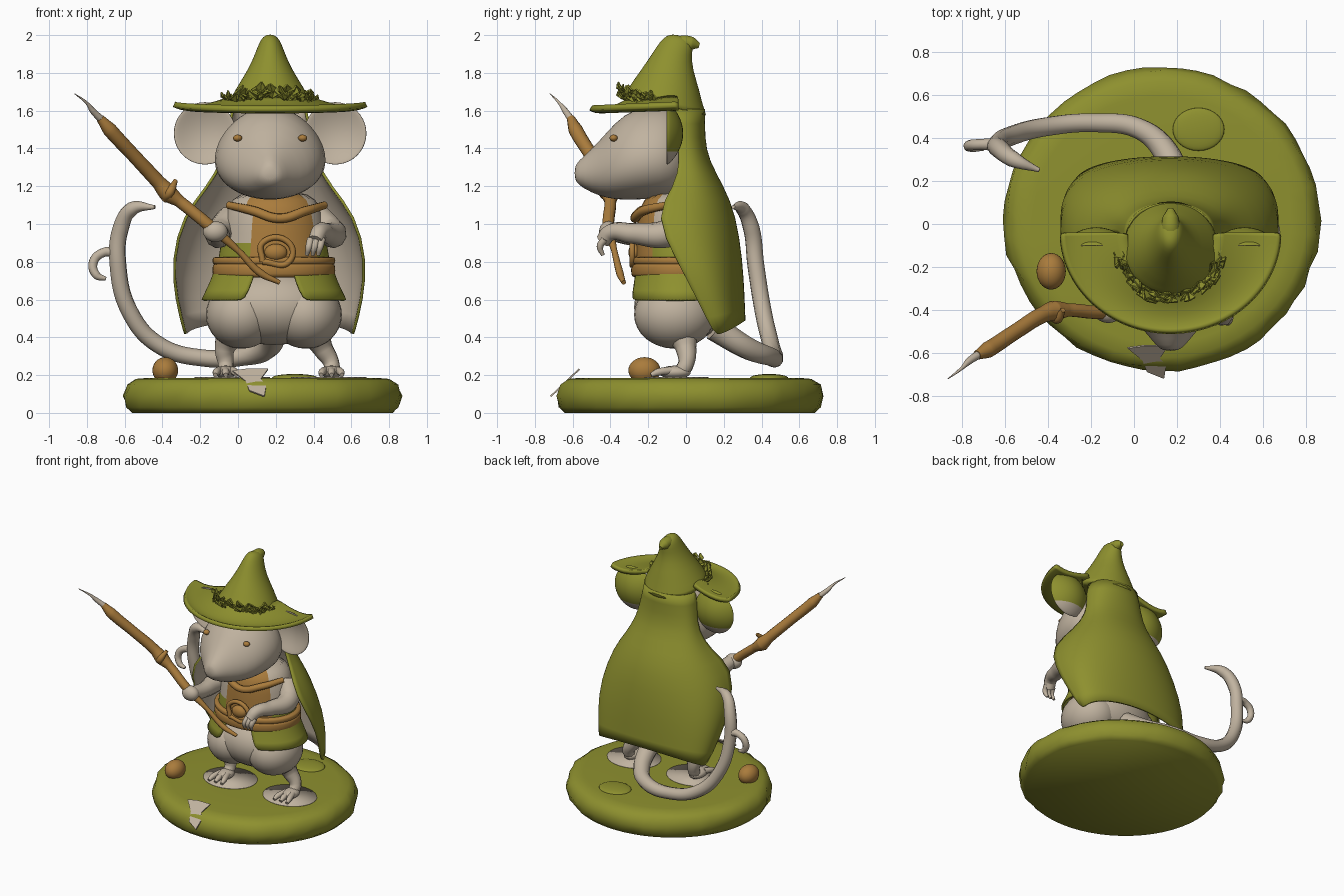
import bpy, bmesh, math, random
from mathutils import Vector

random.seed(4)
cube = bpy.data.objects.get("Cube")
if cube:
    bpy.data.objects.remove(cube)


def material(name, color):
    m = bpy.data.materials.new(name)
    m.use_nodes = True
    m.diffuse_color = (*color, 1)
    m.node_tree.nodes["Principled BSDF"].inputs["Base Color"].default_value = (*color, 1)
    return m


GREEN = material("moss green", (0.27, 0.28, 0.028))
FUR = material("warm grey fur", (0.53, 0.45, 0.35))
BROWN = material("leather brown", (0.40, 0.20, 0.045))


def add(name, bm, mats, subdiv=0, smooth=True):
    mesh = bpy.data.meshes.new(name)
    bm.to_mesh(mesh)
    bm.free()
    for m in mats:
        mesh.materials.append(m)
    if smooth:
        mesh.shade_smooth()
    ob = bpy.data.objects.new(name, mesh)
    bpy.context.collection.objects.link(ob)
    if subdiv:
        mod = ob.modifiers.new("smooth", 'SUBSURF')
        mod.levels = mod.render_levels = subdiv
    return ob


def loft(name, rows, mats, closed=True, caps=True, subdiv=1, rule=None):
    """Skin a list of equally long point rows."""
    bm = bmesh.new()
    grid = [[bm.verts.new(p) for p in row] for row in rows]
    n = len(rows[0])
    for a, b in zip(grid, grid[1:]):
        for j in range(n if closed else n - 1):
            k = (j + 1) % n
            bm.faces.new((a[j], a[k], b[k], b[j]))
    if closed:
        if caps:
            bm.faces.new(grid[0])
            bm.faces.new(grid[-1])
        bmesh.ops.recalc_face_normals(bm, faces=bm.faces)
    if rule:
        for f in bm.faces:
            f.material_index = rule(f.calc_center_median())
    return add(name, bm, mats, subdiv)


def ring(cx, cy, z, rx, ry, slope=0, n=28):
    pts = []
    for i in range(n):
        a = math.tau * i / n
        dy = ry * math.sin(a)
        pts.append((cx + rx * math.cos(a), cy + dy, z + slope * dy))
    return pts


def ball(name, loc, size, mat):
    bm = bmesh.new()
    bmesh.ops.create_uvsphere(bm, u_segments=28, v_segments=16, radius=1)
    for v in bm.verts:
        v.co = Vector(loc) + v.co * Vector(size)
    return add(name, bm, [mat])


def tube(name, pts, mat):
    """Smooth round strand through (x, y, z, radius) points."""
    cu = bpy.data.curves.new(name, 'CURVE')
    cu.dimensions = '3D'
    cu.bevel_depth = 1
    cu.bevel_resolution = 3
    cu.use_fill_caps = True
    sp = cu.splines.new('BEZIER')
    sp.bezier_points.add(len(pts) - 1)
    for bp, p in zip(sp.bezier_points, pts):
        bp.co, bp.radius = p[:3], p[3]
        bp.handle_left_type = bp.handle_right_type = 'AUTO'
    tmp = bpy.data.objects.new("strand_tmp", cu)
    bpy.context.collection.objects.link(tmp)
    mesh = bpy.data.meshes.new_from_object(tmp.evaluated_get(bpy.context.evaluated_depsgraph_get()))
    bpy.data.objects.remove(tmp)
    bm = bmesh.new()
    bm.from_mesh(mesh)
    for f in bm.faces:
        f.material_index = 0
    return add(name, bm, [mat])


def solidify(ob, thick, offset_mat=0):
    mod = ob.modifiers.new("thickness", 'SOLIDIFY')
    mod.thickness, mod.offset, mod.material_offset = thick, -1, offset_mat


# Mossy round base with patches of bare ground
profile = [(0.69, 0), (0.72, 0.03), (0.735, 0.09), (0.715, 0.15), (0.67, 0.18), (0.6, 0.186), (0.3, 0.186)]
rows = []
for r, z in profile:
    wob = 0.008 if 0 < z < 0.18 else 0
    rows.append([(x + random.uniform(-wob, wob), y + random.uniform(-wob, wob), z)
                 for x, y, z in ring(0.13, 0.02, z, r, r * 0.96, n=56)])
loft("mossy_base", rows, [GREEN], subdiv=0)
for side, x in (("right", -0.03), ("left", 0.48)):
    loft(side + "_ground_patch", [ring(x, -0.05, z, 0.2, 0.17) for z in (0.184, 0.19)], [FUR], subdiv=0)
ball("moss_lump", (0.3, 0.44, 0.186), (0.12, 0.1, 0.02), GREEN)
ball("acorn", (-0.385, -0.22, 0.225), (0.068, 0.085, 0.07), BROWN)

# Fallen leaf leaning on the base rim
bm = bmesh.new()
outline = [(-0.03, 0.225), (0.05, 0.235), (0.16, 0.235), (0.12, 0.18), (0.15, 0.15), (0.14, 0.09), (0.06, 0.12), (0.04, 0.17)]
bm.faces.new([bm.verts.new((x, -0.72 + (z - 0.09) * 1.05, z)) for x, z in reversed(outline)])
solidify(add("fallen_leaf", bm, [FUR], smooth=False), 0.009)

# Hips, legs and feet
BX = 0.19
ball("belly", (BX, -0.04, 0.56), (0.33, 0.235, 0.2), FUR)
for side, s, fx in (("right", -1, -0.065), ("left", 1, 0.495)):
    ball(side + "_haunch", (BX + s * 0.17, -0.06, 0.52), (0.19, 0.215, 0.18), FUR)
    tube(side + "_shin", [(BX + s * 0.2, -0.04, 0.46, 0.1), (BX + s * 0.26, 0.0, 0.34, 0.055),
                          (fx, 0.0, 0.26, 0.042), (fx, -0.03, 0.21, 0.04)], FUR)
    ball(side + "_foot", (fx, -0.06, 0.215), (0.055, 0.085, 0.035), FUR)
    for t in (-1, 0, 1):
        tube(f"{side}_toe_{t + 2}", [(fx + t * 0.03, -0.08, 0.225, 0.022), (fx + t * 0.05, -0.15, 0.215, 0.02),
                                     (fx + t * 0.055, -0.185, 0.2, 0.012)], FUR)

# Tunic with leather front, split skirt, belt and buckle
loft("tunic", [ring(BX, -0.03, z, rx, ry) for z, rx, ry in
               [(0.7, 0.31, 0.24), (0.8, 0.3, 0.24), (0.9, 0.28, 0.235), (1.0, 0.27, 0.23), (1.08, 0.25, 0.22), (1.18, 0.2, 0.17)]],
     [GREEN, BROWN, FUR], rule=lambda c: 1 if c.y < -0.15 and -0.13 < c.x - BX < 0.22 and c.z < 1.13 else
     (2 if c.z > 0.93 else 0))
rows = []
for z, rx, ry, gap in [(0.78, 0.31, 0.245, 0.3), (0.7, 0.335, 0.26, 0.36), (0.6, 0.385, 0.285, 0.42)]:
    angs = [-math.pi / 2 + gap + (math.tau - 2 * gap) * i / 40 for i in range(41)]
    rows.append([(BX + rx * math.cos(a), -0.03 + ry * math.sin(a), z) for a in reversed(angs)])
solidify(loft("split_skirt", rows, [GREEN], closed=False), 0.015)
for name, z, h in (("lower_belt", 0.755, 0.04), ("upper_belt", 0.805, 0.022)):
    loft(name, [ring(BX, -0.03, z + k * h, 0.305 + r, 0.24 + r)
                for k, r in ((-1, 0.0), (-0.9, 0.02), (0, 0.024), (0.9, 0.02), (1, 0.0))], [BROWN])
tube("buckle_frame", [(0.2 + dx, -0.285, 0.85 + dz, 0.016) for dx, dz in
                      ((-0.07, -0.05), (-0.07, 0.05), (0.07, 0.05), (0.07, -0.05), (-0.07, -0.05))], BROWN)
ball("buckle_boss", (0.2, -0.27, 0.85), (0.06, 0.035, 0.045), BROWN)
tube("collar_strap", [(-0.05, -0.12, 1.1, 0.02), (0.08, -0.235, 1.07, 0.025), (0.22, -0.27, 1.03, 0.025),
                      (0.36, -0.225, 1.07, 0.025), (0.46, -0.1, 1.1, 0.02)], BROWN)

# Arms and hands
tube("left_arm", [(0.43, 0.0, 1.02, 0.08), (0.5, -0.1, 0.95, 0.075), (0.47, -0.28, 0.95, 0.055),
                  (0.43, -0.4, 0.955, 0.045), (0.41, -0.44, 0.91, 0.04)], FUR)
tube("right_arm", [(-0.04, 0.0, 1.02, 0.08), (-0.1, -0.12, 0.95, 0.075), (-0.1, -0.28, 0.94, 0.055),
                   (-0.11, -0.4, 0.96, 0.048)], FUR)
ball("right_fist", (-0.12, -0.41, 0.96), (0.065, 0.05, 0.055), FUR)
for i in range(3):
    x = 0.375 + i * 0.03
    tube(f"left_finger_{i + 1}", [(x + 0.01, -0.43, 0.92, 0.02), (x, -0.455, 0.88, 0.018), (x - 0.01, -0.44, 0.835, 0.01)], FUR)

# Staff
tube("staff", [(-0.73, -0.61, 1.56, 0.022), (-0.68, -0.585, 1.5, 0.038), (-0.55, -0.5, 1.36, 0.036),
               (-0.42, -0.42, 1.22, 0.038), (-0.37, -0.405, 1.165, 0.05), (-0.31, -0.4, 1.12, 0.032),
               (-0.15, -0.41, 0.99, 0.032), (0.0, -0.38, 0.86, 0.016), (0.12, -0.35, 0.74, 0.02), (0.22, -0.33, 0.69, 0.012)], BROWN)
tube("staff_knot", [(-0.39, -0.4, 1.13, 0.02), (-0.36, -0.44, 1.17, 0.025), (-0.33, -0.4, 1.23, 0.012)], BROWN)
tube("staff_tip", [(-0.72, -0.605, 1.55, 0.02), (-0.77, -0.64, 1.6, 0.016), (-0.8, -0.67, 1.64, 0.008), (-0.865, -0.72, 1.69, 0.002)], FUR)

# Tail and its side curl
tube("tail", [(0.2, 0.15, 0.45, 0.07), (0.15, 0.33, 0.34, 0.06), (0.03, 0.44, 0.3, 0.05), (-0.18, 0.47, 0.29, 0.045),
              (-0.42, 0.45, 0.36, 0.045), (-0.57, 0.41, 0.53, 0.045), (-0.635, 0.37, 0.78, 0.045),
              (-0.62, 0.345, 0.98, 0.044), (-0.56, 0.3, 1.08, 0.038), (-0.44, 0.25, 1.09, 0.01)], FUR)
tube("tail_curl", [(-0.65, 0.37, 0.85, 0.03), (-0.71, 0.37, 0.85, 0.025), (-0.765, 0.365, 0.8, 0.025),
                   (-0.75, 0.355, 0.73, 0.022), (-0.7, 0.35, 0.71, 0.01)], FUR)

# Head lofted from the nose to the back of the skull
HX = 0.17
rows = []
for y, zc, rx, rz in [(-0.59, 1.27, 0.03, 0.03), (-0.57, 1.27, 0.065, 0.065), (-0.5, 1.28, 0.115, 0.115), (-0.42, 1.31, 0.2, 0.175),
                      (-0.33, 1.355, 0.27, 0.23), (-0.2, 1.38, 0.3, 0.25), (-0.08, 1.38, 0.28, 0.24), (0, 1.38, 0.19, 0.2), (0.05, 1.38, 0.08, 0.1)]:
    rows.append([(HX + dx * (1 - 0.16 * dz / rz), y, zc + dz) for dx, dz, _ in ring(0, 0, 0, rx, rz)])
loft("head", rows, [FUR])
for side, s in (("right", -1), ("left", 1)):
    ball(side + "_eye", (HX + s * 0.172, -0.383, 1.455), (0.024, 0.022, 0.018), BROWN)
    # Cupped ears, green on the upper back
    bm = bmesh.new()
    bmesh.ops.create_uvsphere(bm, u_segments=32, v_segments=20, radius=1)
    for v in bm.verts:
        x, y, z = v.co
        v.co = (HX + s * 0.345 + x * 0.165, -0.04 + y * 0.025 - 0.06 * (x * x + z * z), 1.48 + z * 0.165)
    for f in bm.faces:
        c = f.calc_center_median()
        f.material_index = int(f.normal.y >= 0 and c.z > 1.39 and c.y > -0.095)
    bm.normal_update()
    for f in bm.faces:
        f.material_index = int(f.normal.y > 0.1 and f.calc_center_median().z > 1.39)
    add(side + "_ear", bm, [FUR, GREEN])

# Cape with pale lining
rows = []
for z, w, yf, yb, lift in [(1.61, 0.2, -0.08, 0.1, 0), (1.45, 0.23, -0.05, 0.1, 0), (1.34, 0.25, -0.03, 0.12, 0),
                           (1.2, 0.33, -0.06, 0.2, 0), (1.05, 0.46, -0.17, 0.265, 0), (0.81, 0.52, -0.05, 0.3, 0),
                           (0.6, 0.5, 0.06, 0.31, 0.02), (0.41, 0.45, 0.15, 0.315, 0.08)]:
    angs = [math.pi * (i / 32 - 0.5) for i in range(33)]
    rows.append([(0.165 + w * math.sin(a), yf + (yb - yf) * math.cos(a) ** 0.7 if abs(a) < 1.57 else yf, z + lift * max(0, math.cos(a))) for a in angs])
solidify(loft("cape", rows, [GREEN, FUR], closed=False, subdiv=1), 0.015, 1)

# Hat crown, curled tip and half brim
loft("hat_crown", [ring(HX, *r) for r in
                   [(-0.11, 1.61, 0.245, 0.245, -0.27), (-0.11, 1.65, 0.215, 0.205, -0.25), (-0.11, 1.72, 0.18, 0.185, -0.1),
                    (-0.1, 1.82, 0.115, 0.135, 0), (-0.075, 1.9, 0.08, 0.105, 0), (-0.05, 1.955, 0.06, 0.09, -0.1),
                    (-0.04, 1.99, 0.04, 0.06, -0.2), (-0.045, 2.0, 0.01, 0.015, -0.2)]], [GREEN])
tube("hat_tip", [(HX, -0.07, 1.92, 0.06), (HX, -0.02, 1.955, 0.045), (HX, 0.03, 1.955, 0.038), (HX, 0.07, 1.945, 0.015)], GREEN)
rows = []
for k, z in ((0, 1.665), (0.3, 1.63), (0.65, 1.61), (0.9, 1.62), (1, 1.635)):
    row = []
    for i in range(41):
        a = math.pi * i / 40
        c, s = math.cos(a), math.sin(a)
        row.append((HX + c * (0.2 + 0.31 * k), -0.04 - s * (0.24 + 0.225 * k), z - 0.02 * s * k))
    rows.append(row)
brim = loft("hat_brim", rows, [GREEN], closed=False)
mod = brim.modifiers.new("thickness", 'SOLIDIFY')
mod.thickness, mod.offset = 0.03, 0

# Ragged leaf wreath around the crown
bm = bmesh.new()
for i in range(70):
    a = -math.pi / 2 + random.uniform(-1.75, 1.75)
    out = Vector((math.cos(a), math.sin(a), 0))
    side = Vector((-out.y, out.x, 0))
    r = random.uniform(0.19, 0.235)
    base = Vector((HX, -0.12, 0)) + out * r
    base.z = 1.59 - 0.27 * base.y + random.uniform(-0.03, 0.02)
    tip = base + out * random.uniform(0.0, 0.04) + side * random.uniform(-0.04, 0.04) + Vector((0, 0, random.uniform(0.02, 0.06)))
    mid = (base + tip) / 2 + out * 0.015
    bm.faces.new([bm.verts.new(p) for p in (base, mid + side * 0.025, tip)])
    bm.faces.new([bm.verts.new(p) for p in (base, tip, mid - side * 0.025)])
solidify(add("leaf_wreath", bm, [GREEN], smooth=False), 0.008)
